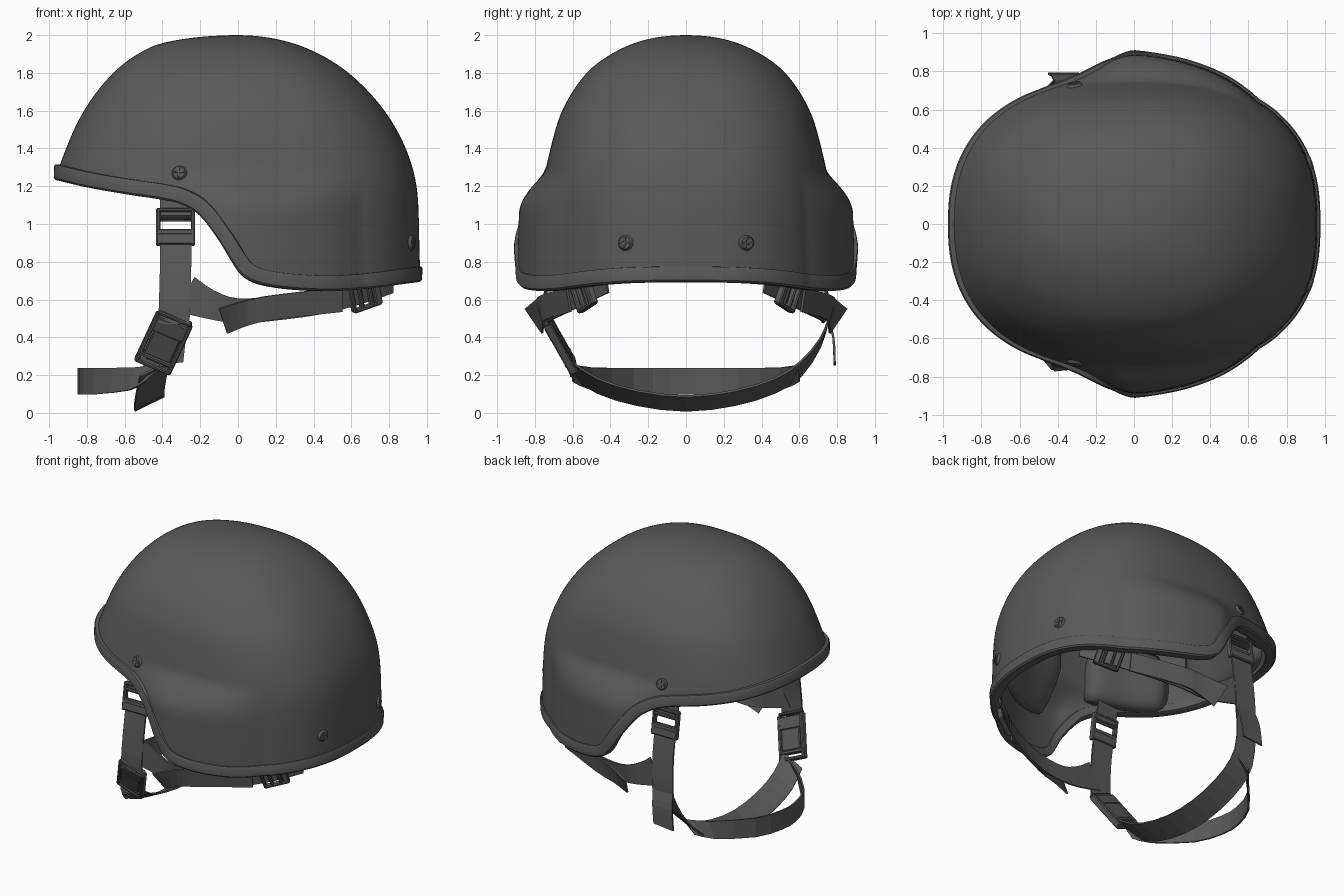
import bpy, bmesh, math
from mathutils import Vector, Matrix

if "Cube" in bpy.data.objects:
    bpy.data.objects.remove(bpy.data.objects["Cube"])

V = Vector
mat = bpy.data.materials.new("dark_grey")
mat.diffuse_color = (0.1, 0.1, 0.1, 1)
mat.use_nodes = True
mat.node_tree.nodes["Principled BSDF"].inputs["Base Color"].default_value = mat.diffuse_color


def hermite(tab, x):
    n = len(tab)
    x = max(tab[0][0], min(tab[-1][0], x))
    i = max(k for k in range(n - 1) if tab[k][0] <= x)
    slope = lambda k: ((tab[min(k + 1, n - 1)][1] - tab[max(k - 1, 0)][1]) /
                       (tab[min(k + 1, n - 1)][0] - tab[max(k - 1, 0)][0]))
    (x0, y0), (x1, y1) = tab[i], tab[i + 1]
    h = x1 - x0
    t = (x - x0) / h
    return (y0 * (1 + 2 * t) * (1 - t) ** 2 + slope(i) * h * t * (1 - t) ** 2 +
            y1 * t * t * (3 - 2 * t) + slope(i + 1) * h * t * t * (t - 1))


# Dome half-extents (front, back, side) by sqrt(depth below the crown)
def profile(rows):
    return [(math.sqrt(2 - z), r) for z, r in rows]


FRONT = profile([(2, 0), (1.96, .39), (1.9, .53), (1.8, .66), (1.6, .815), (1.4, .91), (1.2, .975), (.6, 1.06)])
BACK = profile([(2, 0), (1.96, .28), (1.9, .43), (1.8, .585), (1.6, .775), (1.4, .888), (1.2, .945), (.9, .96), (.6, .965)])
SIDE = profile([(2, 0), (1.98, .195), (1.9, .395), (1.8, .525), (1.6, .655), (1.4, .717), (1.2, .756), (.9, .77), (.6, .775)])
RIM = [(-1.1, 1.265), (-.97, 1.24), (-.8, 1.2), (-.6, 1.165), (-.4, 1.135), (-.3, 1.11), (-.2, 1.05), (-.1, .92),
       (0, .76), (.06, .71), (.15, .68), (.3, .66), (.5, .652), (.7, .665), (.97, .70), (1.1, .71)]
BULGE = [(-.5, 0), (-.4, .01), (-.3, .032), (-.15, .08), (-.02, .118), (.2, .1), (.4, .068), (.5, .047),
         (.6, .018), (.66, 0), (.8, 0)]


def surf(th, z):
    """Point on the outer shell, with the ear bulge."""
    s = math.sqrt(max(0, 2 - z))
    c, n = math.cos(th), math.sin(th)
    a = max(1e-5, hermite(FRONT if c < 0 else BACK, s))
    b = max(1e-5, hermite(SIDE, s))
    e = 2.25 + (.15 if c < 0 else .25) * min(1, s)
    r = (abs(c / a) ** e + abs(n / b) ** e) ** (-1 / e)
    x, y = r * c, r * n
    t = max(0, min(1, (1.275 - z) / .22))
    d = hermite(BULGE, x) * math.sin(t * math.pi / 2) ** 1.1
    return V((x, y + math.copysign(d, y) * min(1, abs(y) / .2), z))


def normal(th, z):
    e = .01
    return (surf(th + e, z) - surf(th - e, z)).cross(surf(th, z + e) - surf(th, z - e)).normalized()


def rim_z(th):
    z = 1
    for _ in range(25):
        z = .5 * z + .5 * hermite(RIM, surf(th, z).x)
    return z


def finish(ob, angle=None):
    ob.data.materials.append(mat)
    if angle:
        bpy.ops.object.select_all(action='DESELECT')
        ob.select_set(True)
        bpy.context.view_layer.objects.active = ob
        bpy.ops.object.shade_smooth_by_angle(angle=math.radians(angle))
    return ob


def from_bm(name, bm, angle=None):
    me = bpy.data.meshes.new(name)
    bm.to_mesh(me)
    bm.free()
    ob = bpy.data.objects.new(name, me)
    bpy.context.collection.objects.link(ob)
    return finish(ob, angle)


def grid(name, rows, wrap_row=False, wrap_col=False, angle=None, recalc=False):
    bm = bmesh.new()
    vs = [[bm.verts.new(p) for p in r] for r in rows]
    R, C = len(vs), len(vs[0])
    for i in range(R if wrap_row else R - 1):
        for j in range(C if wrap_col else C - 1):
            i2, j2 = (i + 1) % R, (j + 1) % C
            bm.faces.new((vs[i][j], vs[i2][j], vs[i2][j2], vs[i][j2]))
    bmesh.ops.remove_doubles(bm, verts=bm.verts, dist=1e-5)
    if recalc:
        bmesh.ops.recalc_face_normals(bm, faces=bm.faces)
    return from_bm(name, bm, angle)


def solidify(ob, t, offset):
    m = ob.modifiers.new("thickness", 'SOLIDIFY')
    m.thickness, m.offset = t, offset


# Shell
N, K = 220, 56
ths = [2 * math.pi * j / N for j in range(N)]
rz = [rim_z(t) for t in ths]
rows = [[V((0, 0, 2))] * N] + [[surf(t, 2 - (2 - z) * (k / K) ** 1.7) for t, z in zip(ths, rz)]
                               for k in range(1, K + 1)]
shell = grid("helmet_shell", rows, wrap_col=True, angle=50)
solidify(shell, .05, -1)

# Edge trim swept around the rim
rim = rows[-1]
section = [(-.062, .05), (-.062, 0), (-.045, -.008), (0, -.006), (.01, .004), (.014, .065), (.008, .075), (-.02, .077)]
trim = []
for j in range(N):
    n = normal(ths[j], rz[j])
    n.z *= .3
    t = (rim[(j + 1) % N] - rim[j - 1]).normalized()
    n = (n - t * n.dot(t)).normalized()
    u = n.cross(t).normalized()
    trim.append([rim[j] + n * a + u * b for a, b in section])
grid("rim_trim", trim, True, True, angle=35, recalc=True)


# Inner pads following the shell
def pad(name, thc, zc, dth, dz):
    M, out = 14, []
    for i in range(M + 1):
        row = []
        for j in range(M + 1):
            u, v = 2 * j / M - 1, 2 * i / M - 1
            th = thc + dth * u * math.sqrt(1 - .3 * v * v)
            z = zc - dz * v * math.sqrt(1 - .3 * u * u)
            puff = max(0, (1 - u ** 4) * (1 - v ** 4)) ** .5
            row.append(surf(th, z) - normal(th, z) * (.045 + .09 * puff))
        out.append(row)
    solidify(grid(name, out, angle=60), .01, 0)


pad("front_pad", math.pi, 1.45, .45, .19)
pad("back_pad", 0, 1.12, .42, .24)
for s in (-1, 1):
    pad("front_side_pad", s * 2.15, 1.38, .38, .22)
    pad("rear_side_pad", s * 1.1, 1.22, .38, .26)
bm = bmesh.new()
bmesh.ops.create_uvsphere(bm, u_segments=24, v_segments=12, radius=1,
                          matrix=Matrix.Translation((0, 0, 1.9)) @ Matrix.Diagonal((.3, .27, .07, 1)))
from_bm("crown_pad", bm, 60)


def frame(c, up, out):
    z = V(up).normalized()
    x = V(out).cross(z).normalized()
    y = z.cross(x)
    return Matrix.Translation(c) @ Matrix((x, y, z)).transposed().to_4x4()


def boxes(name, m, parts, bevel=.006):
    bm = bmesh.new()
    for c, d in parts:
        bmesh.ops.create_cube(bm, size=1, matrix=m @ Matrix.Translation(c) @ Matrix.Diagonal((*d, 1)))
    ob = from_bm(name, bm)
    b = ob.modifiers.new("bevel", 'BEVEL')
    b.width, b.segments = bevel, 1


# Cross-head screws on the sides and back
def screw(th, z):
    n = normal(th, z)
    m = frame(surf(th, z), n, (0, .1, 1))
    bm = bmesh.new()
    bmesh.ops.create_cone(bm, cap_ends=True, segments=20, radius1=.05, radius2=.032, depth=.03, matrix=m)
    from_bm("screw", bm, 30)
    boxes("screw_cross", m, [((0, 0, .011), (.055, .01, .016)), ((0, 0, .011), (.01, .055, .016))], .001)


def theta_at(axis, target, z):
    return min((i * math.pi / 2000 for i in range(2001)),
               key=lambda t: abs(surf(t, z)[axis] - target) + (t > 1 if axis else 0))


for s in (-1, 1):
    screw(s * theta_at(0, -.31, 1.27), 1.27)
    screw(s * theta_at(1, .32, .9), .9)


# Webbing: (centre, half-width vector) stations, smoothed
def strap(name, st, s=1, sub=3):
    out = []
    for i in range(len(st) - 1):
        for q in range(sub if i < len(st) - 2 else sub + 1):
            t = q / sub
            pt = []
            for k in (0, 1):
                p = [V(st[max(0, min(len(st) - 1, i + d))][k]) for d in (-1, 0, 1, 2)]
                pt.append(.5 * (2 * p[1] + (p[2] - p[0]) * t + (2 * p[0] - 5 * p[1] + 4 * p[2] - p[3]) * t * t +
                                (3 * p[1] - p[0] - 3 * p[2] + p[3]) * t ** 3))
            out.append([V((a.x, a.y * s, a.z)) for a in (pt[0] - pt[1], pt[0] + pt[1])])
    solidify(grid(name, out), .012, 0)


for s in (-1, 1):
    w = (.083, 0, 0)
    strap("front_strap_top", [((-.33, .66, 1.2), w), ((-.33, .69, 1.015), w)], s, 1)
    strap("front_strap", [((-.33, .7, .97), w), ((-.33, .73, .8), w),
                          ((-.335, .75, .6), w), ((-.34, .75, .47), w)], s)
    # Ladder buckle with an open slot
    m = frame((-.33, s * .705, .985), (0, s * -.15, 1), (0, s, 0))
    boxes("strap_buckle", m, [((x, 0, 0), (.022, .04, .2)) for x in (-.092, .092)] +
          [((0, 0, z), (.2, .04, h)) for z, h in ((.09, .02), (.05, .018), (-.03, .03), (-.065, .06))])
    # Rear strap with loose tail
    h = (0, .01, .065)
    strap("rear_strap", [((.82, .42, .7), h), ((.66, .54, .645), h), ((.45, .65, .59), h), ((.2, .725, .555), h),
                         ((0, .735, .54), h), ((-.15, .74, .575), (.02, 0, .075)),
                         ((-.28, .745, .63), (.05, 0, .09))], s)
    strap("rear_strap_tail", [((.55, .62, .6), h), ((.2, .75, .56), h), ((.05, .775, .53), (0, .02, .067)),
                              ((-.08, .805, .487), (-.022, .045, .066))], s)
    m = frame((.67, s * .545, .635), (-.85, s * .45, -.3), (.45, s * .85, -.2))
    boxes("rear_buckle", m, [((x, 0, 0), (.02, .04, .17)) for x in (-.078, .078)] +
          [((0, 0, z), (.17, .04, t)) for z, t in ((.08, .02), (.03, .018), (-.03, .02), (-.07, .04))])

# Chin straps: one in front of the chin, one beneath
up, end, under = (0, 0, .07), (.05, 0, .045), (.078, 0, .038)
half = [((-.44, .6, .21), end), ((-.56, .5, .18), (.015, 0, .06)), ((-.76, .28, .168), up), ((-.835, .08, .168), up)]
strap("chin_front_strap", [((x, -y, z), w) for (x, y, z), w in half] + half[::-1], sub=2)
strap("chin_under_strap", [((-.44, -.61, .235), under), ((-.46, -.47, .145), under), ((-.47, -.26, .08), under),
                           ((-.47, 0, .05), under), ((-.47, .26, .08), under), ((-.46, .47, .145), under),
                           ((-.44, .61, .235), under), ((-.38, .71, .37), (.08, 0, .02)),
                           ((-.34, .75, .48), (.083, 0, 0))], sub=2)
# Loose end on the far side
strap("chin_strap_tail", [((-.34, .75, .5), (.08, 0, 0)), ((-.355, .78, .4), (.08, 0, 0)),
                          ((-.37, .787, .26), (.08, 0, .008))])
# Side-release clip on the near side
m = frame((-.395, -.67, .37), (.14, -.17, .3), (-.1, -.9, -.45))
boxes("release_clip", m, [((0, 0, -.015), (.15, .045, .15)), ((0, 0, .1), (.18, .05, .09)), ((0, 0, .165), (.19, .04, .02)),
                          ((0, 0, -.1), (.2, .05, .025)), ((0, 0, -.145), (.2, .05, .022))] +
      [((x, 0, 0), (.025, .045, .31)) for x in (-.092, .092)])
